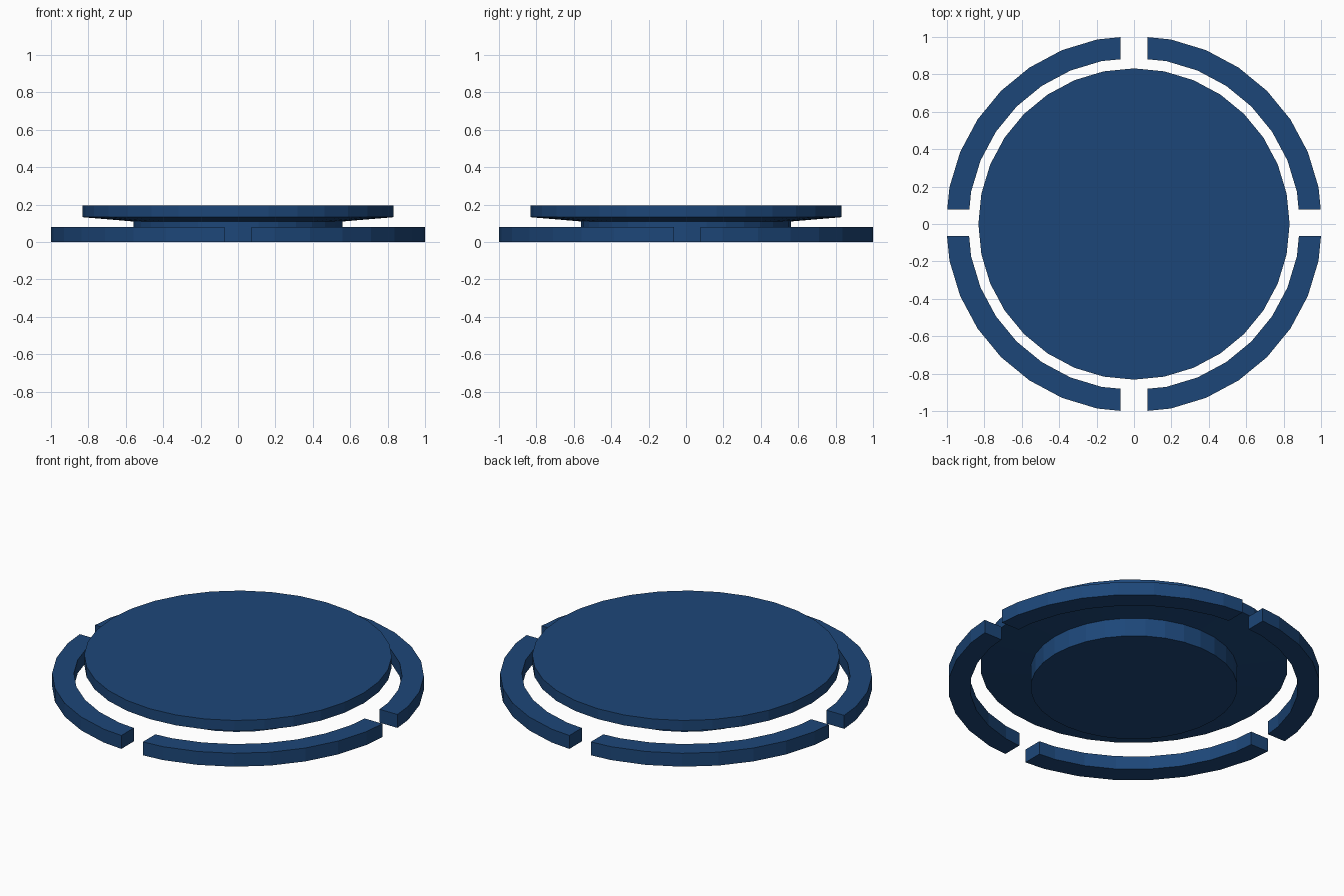
import bpy, bmesh, math

if "Cube" in bpy.data.objects:
    bpy.data.objects.remove(bpy.data.objects["Cube"])

SIDES = 32
blue = bpy.data.materials.new("dark_blue")
blue.diffuse_color = (0.012, 0.062, 0.19, 1)
blue.use_nodes = True
blue.node_tree.nodes["Principled BSDF"].inputs["Base Color"].default_value = blue.diffuse_color


def finish(name, bm):
    bmesh.ops.recalc_face_normals(bm, faces=bm.faces)
    mesh = bpy.data.meshes.new(name)
    bm.to_mesh(mesh)
    bm.free()
    mesh.materials.append(blue)
    obj = bpy.data.objects.new(name, mesh)
    bpy.context.collection.objects.link(obj)
    return obj


def circle(r, i):
    a = math.tau * i / SIDES
    return r * math.cos(a), r * math.sin(a)


def lathe(name, profile):
    bm = bmesh.new()
    rings = [[bm.verts.new((*circle(r, i), z)) for i in range(SIDES)]
             for r, z in profile]
    for low, high in zip(rings, rings[1:]):
        for i in range(SIDES):
            j = (i + 1) % SIDES
            bm.faces.new((low[i], low[j], high[j], high[i]))
    bm.faces.new(rings[0][::-1])
    bm.faces.new(rings[-1])
    return finish(name, bm)


def ring_quarter(name, sx, sy, r_in, r_out, height, gap_x, gap_y):
    # Quarter ring whose ends are trimmed parallel to the axes
    n = SIDES // 4
    outline = ([circle(r_out, i) for i in range(n + 1)]
               + [circle(r_in, i) for i in range(n, -1, -1)])
    bm = bmesh.new()
    base = bm.faces.new([bm.verts.new((sx * x, sy * y, 0)) for x, y in outline])
    for co, no in (((sx * gap_x, 0, 0), (-sx, 0, 0)),
                   ((0, sy * gap_y, 0), (0, -sy, 0))):
        bmesh.ops.bisect_plane(bm, geom=bm.verts[:] + bm.edges[:] + bm.faces[:],
                               plane_co=co, plane_no=no, clear_outer=True)
    new = bmesh.ops.extrude_face_region(bm, geom=bm.faces[:],
                                        use_keep_orig=True)["geom"]
    bmesh.ops.translate(bm, vec=(0, 0, height),
                        verts=[v for v in new if isinstance(v, bmesh.types.BMVert)])
    return finish(name, bm)


# Central disc: hub, sloped underside, flat top
lathe("disc_with_hub", [(0.56, 0), (0.56, 0.11), (0.832, 0.133), (0.832, 0.195)])

# Four separate segments of the surrounding ring
for label, sx, sy in (("back_right", 1, 1), ("back_left", -1, 1),
                      ("front_left", -1, -1), ("front_right", 1, -1)):
    ring_quarter("ring_segment_" + label, sx, sy, 0.888, 1.006, 0.08,
                 0.071, 0.078 if sy > 0 else 0.065)
